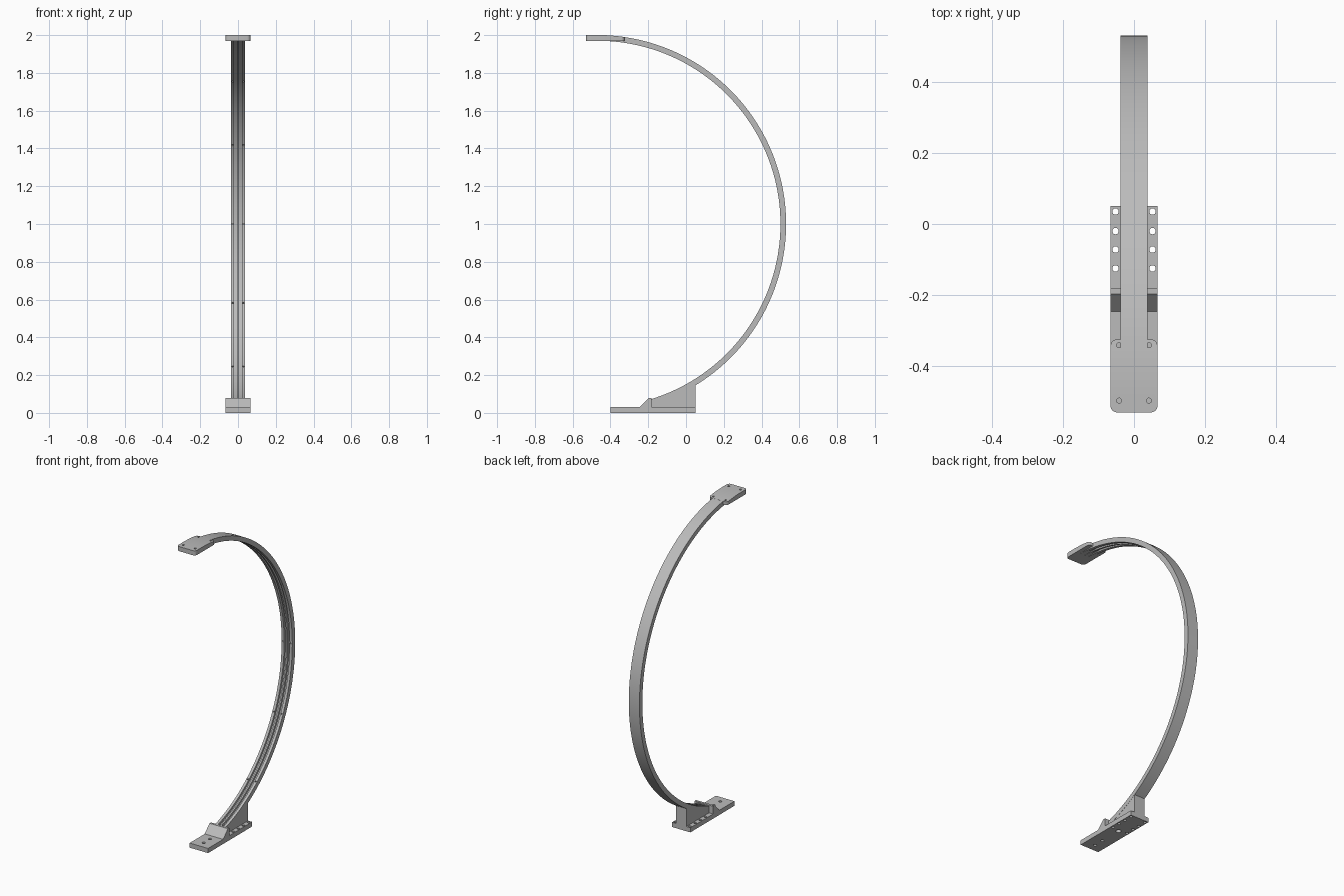
import bpy
import bmesh
from math import radians, sin, cos, sqrt
from mathutils import Matrix

if "Cube" in bpy.data.objects:
    bpy.data.objects.remove(bpy.data.objects["Cube"])

GREY = (0.5, 0.5, 0.5, 1)
mat = bpy.data.materials.new("plain grey")
mat.use_nodes = True
mat.diffuse_color = GREY
mat.node_tree.nodes["Principled BSDF"].inputs["Base Color"].default_value = GREY

CENTRE_Y, CENTRE_Z, R_OUT, R_IN = -0.47, 1.0, 1.0, 0.97
HALF, WIDE = 0.038, 0.066


def make(name, bm):
    bmesh.ops.recalc_face_normals(bm, faces=bm.faces)
    mesh = bpy.data.meshes.new(name)
    bm.to_mesh(mesh)
    bm.free()
    mesh.materials.append(mat)
    ob = bpy.data.objects.new(name, mesh)
    bpy.context.collection.objects.link(ob)
    return ob


def prism(profile, half):
    """Side profile of (y, z) points extruded across x."""
    bm = bmesh.new()
    face = bm.faces.new([bm.verts.new((-half, y, z)) for y, z in profile])
    out = bmesh.ops.extrude_face_region(bm, geom=[face])["geom"]
    moved = [g for g in out if isinstance(g, bmesh.types.BMVert)]
    bmesh.ops.translate(bm, verts=moved, vec=(2 * half, 0, 0))
    return bm


def activate(ob):
    bpy.ops.object.select_all(action="DESELECT")
    ob.select_set(True)
    bpy.context.view_layer.objects.active = ob


def drill(ob, holes):
    """Cut cylinders given as (position, radius, depth, tilt)."""
    bm = bmesh.new()
    for pos, radius, depth, tilt in holes:
        bmesh.ops.create_cone(
            bm, cap_ends=True, segments=20, radius1=radius, radius2=radius, depth=depth,
            matrix=Matrix.Translation(pos) @ Matrix.Rotation(tilt, 4, "X"))
    cutter = make("hole_cutter", bm)
    cutter.hide_render = True
    mod = ob.modifiers.new("holes", "BOOLEAN")
    mod.operation = "DIFFERENCE"
    mod.solver = "EXACT"
    mod.object = cutter
    activate(ob)
    bpy.ops.object.modifier_apply(modifier=mod.name)
    bpy.data.objects.remove(cutter)


def smooth(ob):
    activate(ob)
    bpy.ops.object.shade_smooth_by_angle(angle=radians(30))


def outer_z(y, sign):
    return CENTRE_Z + sign * sqrt(R_OUT ** 2 - (y - CENTRE_Y) ** 2)


# Curved arm: a section with two grooves on the inner face, swept round the arc
groove = R_IN + 0.014
right_half = [(HALF, R_OUT), (HALF, R_IN), (0.02, R_IN), (0.02, groove),
              (0.005, groove), (0.005, R_IN)]
section = right_half + [(-x, r) for x, r in reversed(right_half)]
bm = bmesh.new()
rings = []
STEPS, START, END = 110, -74.0, 90.0
for i in range(STEPS + 1):
    t = radians(START + (END - START) * i / STEPS)
    rings.append([bm.verts.new((x, CENTRE_Y + r * cos(t), CENTRE_Z + r * sin(t)))
                  for x, r in section])
n = len(section)
for a, b in zip(rings, rings[1:]):
    for j in range(n):
        bm.faces.new((a[j], a[(j + 1) % n], b[(j + 1) % n], b[j]))
bm.faces.new(rings[0])
bm.faces.new(rings[-1])
arm = make("curved_arm", bm)

# Small screw holes along both inner rails
screws = []
for k in range(-2, 3):
    t = radians(25.5 * k)
    for x in (-0.028, 0.028):
        pos = (x, CENTRE_Y + R_IN * cos(t), CENTRE_Z + R_IN * sin(t))
        screws.append((pos, 0.004, 0.024, t - radians(90)))
drill(arm, screws)
smooth(arm)

# Top mounting plate: flat, then following the arm; rounded corners
Y0, Y1 = -0.53, -0.325
top = [(y, outer_z(y, 1) + 0.0006) for y in (Y1, -0.37, -0.42, CENTRE_Y)]
bm = prism([(Y0, 1.97), (Y1, 1.97)] + top + [(Y0, 2.0)], WIDE)
corners = [e for e in bm.edges
           if abs(e.verts[0].co.y - e.verts[1].co.y) < 1e-5
           and abs(e.verts[0].co.x - e.verts[1].co.x) < 1e-5]
bmesh.ops.bevel(bm, geom=corners, offset=0.018, segments=6, profile=0.5, affect="EDGES")
plate = make("top_plate", bm)
drill(plate, [((x, y, 2.0), 0.007, 0.04, 0)
              for x in (-0.042, 0.042) for y in (-0.338 - 0.003, -0.497)])
smooth(plate)

# Base plate with two rows of side holes and centre holes
bm = prism([(-0.4, 0), (0.05, 0), (0.05, 0.03), (-0.4, 0.03)], WIDE)
base = make("base_plate", bm)
side = [((x, y, 0.015), 0.009, 0.1, 0)
        for x in (-0.052, 0.052) for y in (0.035, -0.02, -0.072, -0.125)]
centre = [((0, y, 0.015), 0.01, 0.1, 0) for y in (-0.35, -0.285)]
pocket = [((0, -0.14, 0), 0.016, 0.04, 0)]
drill(base, side + centre + pocket)
smooth(base)

# Sloped clamp block holding the foot of the arm
make("clamp_block", prism([(-0.247, 0.029), (-0.182, 0.029), (-0.182, 0.08),
                           (-0.197, 0.08)], WIDE))

# Wedge support filling the space below the arm
under = [(y, outer_z(y, -1) + 0.001) for y in (0.05, 0.01, -0.03, -0.07, -0.11, -0.15, -0.185)]
make("wedge_support", prism([(-0.185, 0.029), (0.05, 0.029)] + under, HALF - 0.001))
